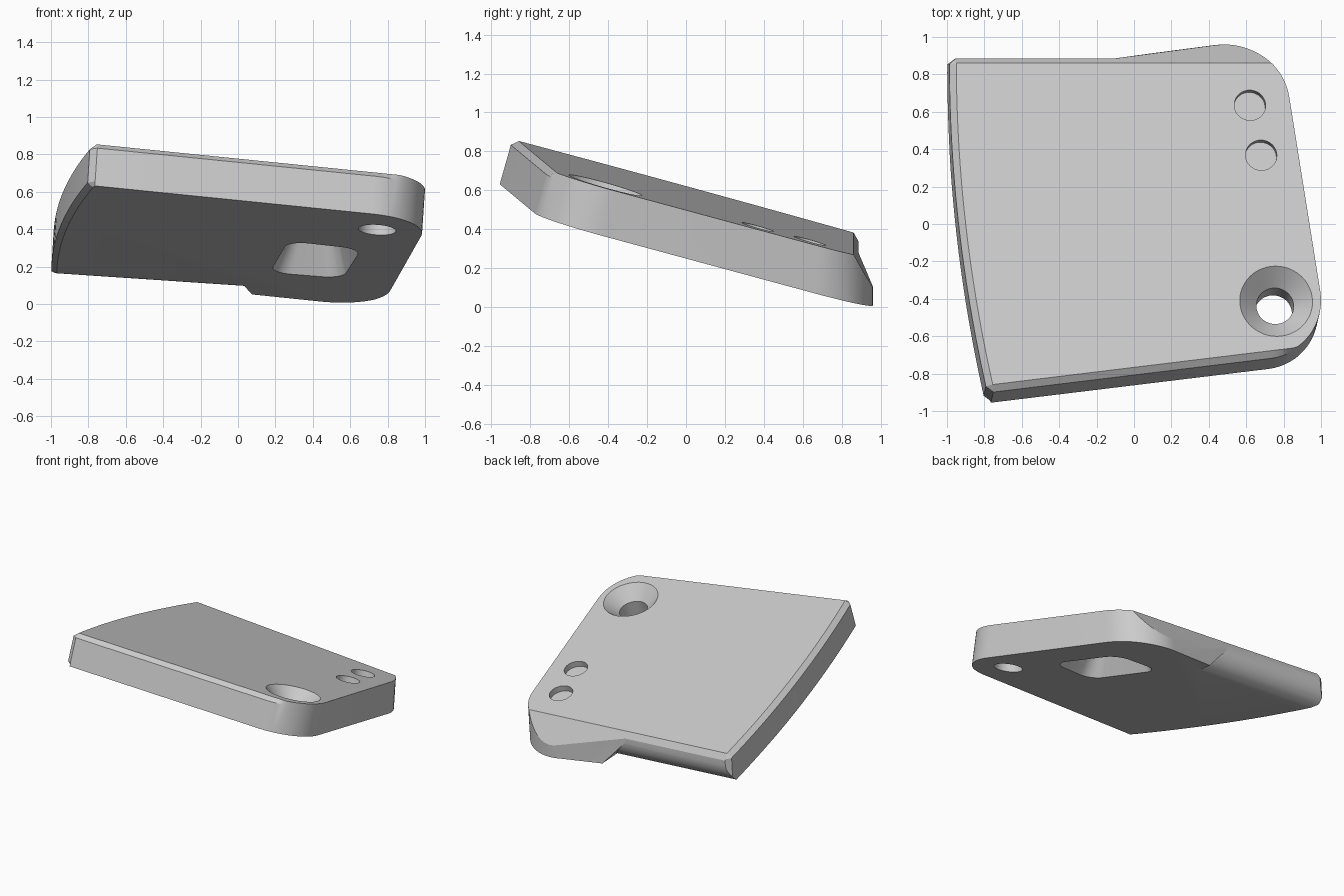
import bpy, bmesh, math
from mathutils import Vector

if "Cube" in bpy.data.objects:
    bpy.data.objects.remove(bpy.data.objects["Cube"])

# The plate is tilted: its top plane is z = 0.562 - 0.067 x - 0.281 y
SX, SY = 0.067, 0.281
N = Vector((SX, SY, 1)).normalized()
THICK = 0.24

mat = bpy.data.materials.new("light grey")
mat.use_nodes = True
grey = (0.6, 0.6, 0.6, 1)
mat.diffuse_color = grey
mat.node_tree.nodes["Principled BSDF"].inputs["Base Color"].default_value = grey


def top_z(x, y):
    return 0.562 - SX * x - SY * y


def at(x, y, depth):
    """Point on the top plane, pushed down along the plate normal."""
    return Vector((x, y, top_z(x, y))) - N * depth


def arc(a, corner, b, steps=16):
    """Round a roughly square corner between two tangent points."""
    a, corner, b = Vector(a), Vector(corner), Vector(b)
    out = []
    for i in range(steps + 1):
        t = math.pi / 2 * i / steps
        out.append(corner + (a - corner) * (1 - math.sin(t)) + (b - corner) * (1 - math.cos(t)))
    return out


def loft(name, rings, trim=None):
    """Closed solid through rings of equal length, optionally trimmed by a plane."""
    bm = bmesh.new()
    rows = [[bm.verts.new(p) for p in ring] for ring in rings]
    n = len(rows[0])
    for lo, hi in zip(rows, rows[1:]):
        for i in range(n):
            j = (i + 1) % n
            bm.faces.new((lo[i], lo[j], hi[j], hi[i]))
    bm.faces.new(rows[0][::-1])
    bm.faces.new(rows[-1])
    if trim:
        bmesh.ops.bisect_plane(bm, geom=bm.verts[:] + bm.edges[:] + bm.faces[:],
                               plane_co=trim[0], plane_no=trim[1], clear_outer=True)
        bmesh.ops.holes_fill(bm, edges=[e for e in bm.edges if e.is_boundary], sides=0)
    bmesh.ops.recalc_face_normals(bm, faces=bm.faces[:])
    mesh = bpy.data.meshes.new(name)
    bm.to_mesh(mesh)
    bm.free()
    mesh.materials.append(mat)
    obj = bpy.data.objects.new(name, mesh)
    bpy.context.collection.objects.link(obj)
    return obj


# Plate outline, level by level: bowed left side, two rounded right corners
def front_line(x):
    return -0.89 + 0.1216 * (x + 0.745)


def plate_ring(depth, left_inset, front_inset):
    pts = []
    for i in range(25):
        y = 0.855 - 1.715 * i / 24
        pts.append((-0.935 - 0.1134 * y + 0.0642 * y * y + left_inset, y))
    pts.append((-0.75, front_line(-0.75)))
    pts += arc((0.735, front_line(0.735)), (1.045, front_line(1.045)), (0.996, -0.36))
    pts += arc((0.83, 0.68), (0.778, 1.0), (0.45, 0.957))
    pts += [(-0.1, 0.885), (-0.95, 0.885)]
    ring = []
    for x, y in pts:
        y = max(y, front_line(x) + front_inset)
        # the back wall stands upright, the other walls are square to the plate
        square = min(1, max(0, (0.85 - y) / 0.5))
        x, y = x - N.x * depth, y - N.y * depth * square
        ring.append(Vector((x, y, top_z(x, y) - depth / N.z)))
    return ring


plate = loft("mounting_plate",
             [plate_ring(THICK, 0.03, 0), plate_ring(0.215, 0, 0),
              plate_ring(0.03, 0, 0), plate_ring(0, 0.035, 0.033)],
             trim=(Vector((0, 0.86, top_z(0, 0.86))), Vector((SX, 1.85, 1))))


# Round hole tools, square to the plate
def hole(name, x, y, steps):
    turn = Vector((0, 0, 1)).rotation_difference(N)
    rings = []
    for depth, r in steps:
        ring = []
        for i in range(48):
            a = math.tau * i / 48
            ring.append(at(x, y, depth) + turn @ Vector((r * math.cos(a), r * math.sin(a), 0)))
        rings.append(ring)
    return loft(name, rings)


cutters = [
    hole("countersunk_hole", 0.76, -0.413, [(0.3, 0.1), (0.095, 0.1), (-0.02, 0.215)]),
    hole("rear_pin_hole", 0.62, 0.635, [(0.045, 0.084), (-0.05, 0.084)]),
    hole("front_pin_hole", 0.68, 0.368, [(0.045, 0.084), (-0.05, 0.084)]),
]

# Tapered pocket in the underside
corners = [Vector(p) for p in ((-0.15, -0.33), (0.24, -0.27), (0.14, 0.31), (-0.25, 0.29))]
outline = []
for i, c in enumerate(corners):
    before, after = corners[i - 1], corners[(i + 1) % 4]
    outline += arc(c + (before - c).normalized() * 0.11, c, c + (after - c).normalized() * 0.11, 8)
cutters.append(loft("underside_pocket", [
    [at(0.435 + p.x * s, 0.245 + p.y * s, depth) for p in outline]
    for depth, s in ((0.27, 1.05), (0.07, 0.7))]))

# Relief under the left rear edge, with a rounded lower corner and a slanted end
profile = [(1.2, 0.235), (0.9, 0.235)]
profile += [tuple(p) for p in arc((0.885, 0.235), (0.875, 0.08), (0.75, 0.101), 10)]
profile += [(0.74, -0.2), (1.2, -0.2)]
relief = []
for end in (False, True):
    ring = []
    for y, z in profile:
        x = -0.1 + (0.24 - z) * 0.95 if end else -1.3
        ring.append(Vector((x, y, z - SX * x)))
    relief.append(ring)
cutters.append(loft("rear_relief", relief))

# Cut everything out of the plate
bpy.context.view_layer.objects.active = plate
for cutter in cutters:
    cutter.hide_render = True
    mod = plate.modifiers.new(cutter.name, "BOOLEAN")
    mod.operation = "DIFFERENCE"
    mod.solver = "EXACT"
    mod.object = cutter
    bpy.ops.object.modifier_apply(modifier=mod.name)
    bpy.data.objects.remove(cutter)

bpy.ops.object.select_all(action="DESELECT")
plate.select_set(True)
bpy.ops.object.shade_smooth_by_angle(angle=math.radians(25))
